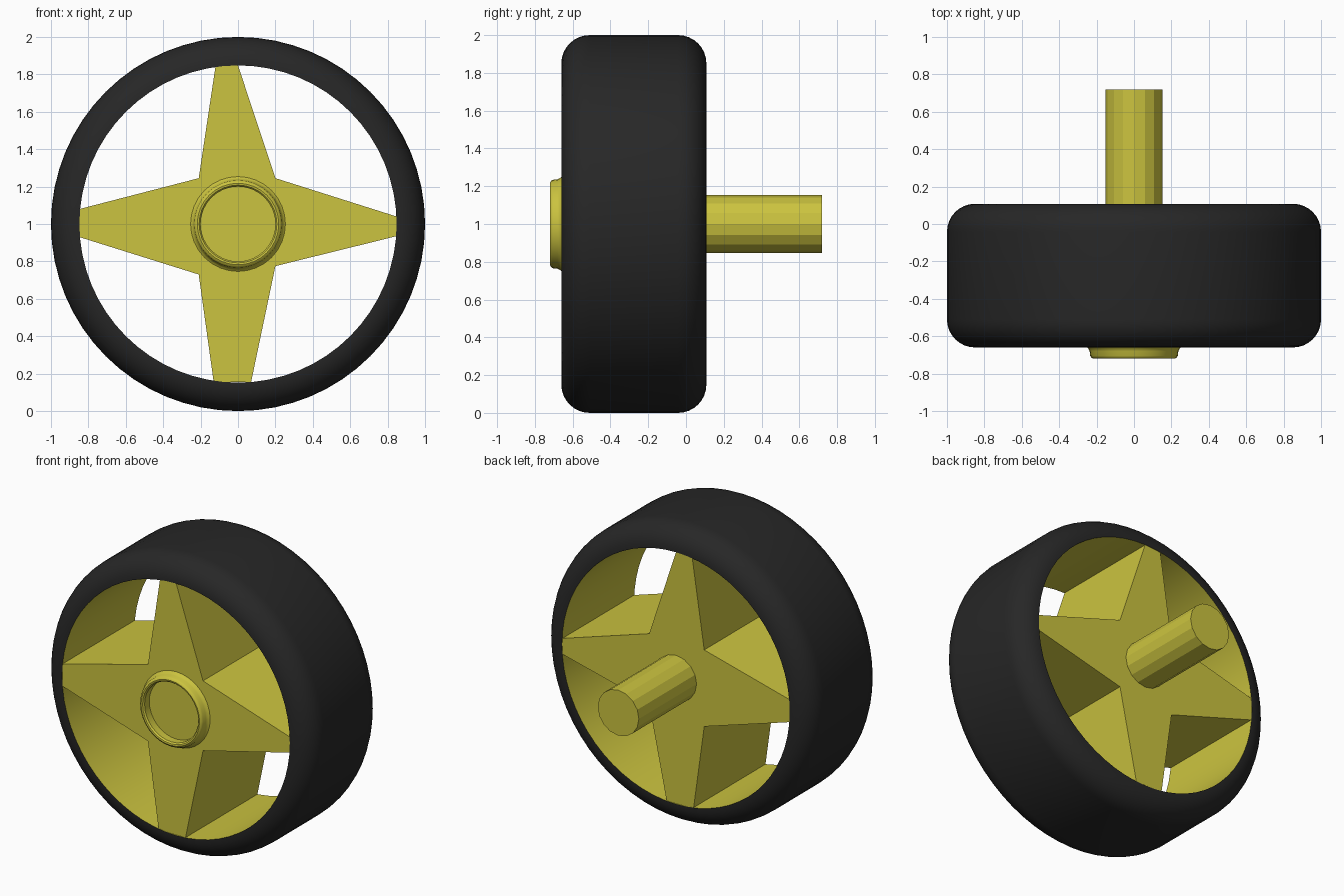
import bpy, bmesh, math

if "Cube" in bpy.data.objects:
    bpy.data.objects.remove(bpy.data.objects["Cube"])

CZ = 1.0                      # wheel centre height
FRONT, BACK = -0.66, 0.108    # wheel width along y


def material(name, color):
    m = bpy.data.materials.new(name)
    m.diffuse_color = (*color, 1)
    m.use_nodes = True
    m.node_tree.nodes["Principled BSDF"].inputs["Base Color"].default_value = m.diffuse_color
    return m


yellow = material("yellow_plastic", (0.60, 0.55, 0.05))
black = material("black_rubber", (0.02, 0.02, 0.02))


def finish(name, bm, mat, smooth=True):
    me = bpy.data.meshes.new(name)
    bm.to_mesh(me)
    bm.free()
    ob = bpy.data.objects.new(name, me)
    bpy.context.collection.objects.link(ob)
    me.materials.append(mat)
    if smooth:
        bpy.ops.object.select_all(action='DESELECT')
        ob.select_set(True)
        bpy.context.view_layer.objects.active = ob
        bpy.ops.object.shade_smooth_by_angle(angle=math.radians(35))
    return ob


def lathe(name, profile, segs, mat, smooth=True):
    """Revolve (radius, y) points around the wheel axis."""
    bm = bmesh.new()
    rings = []
    for i in range(segs):
        a = 2 * math.pi * i / segs
        rings.append([bm.verts.new((r * math.cos(a), y, CZ + r * math.sin(a)))
                      for r, y in profile])
    for i in range(segs):
        p, q = rings[i], rings[(i + 1) % segs]
        for j in range(len(profile) - 1):
            bm.faces.new((p[j], p[j + 1], q[j + 1], q[j]))
    return finish(name, bm, mat, smooth)


def prism(name, outline, y0, y1, mat):
    """Extrude an (x, z) outline along y."""
    bm = bmesh.new()
    face = bm.faces.new([bm.verts.new((x, y0, z)) for x, z in outline])
    ext = bmesh.ops.extrude_face_region(bm, geom=[face])
    for v in ext["geom"]:
        if isinstance(v, bmesh.types.BMVert):
            v.co.y = y1
    bmesh.ops.recalc_face_normals(bm, faces=bm.faces)
    return finish(name, bm, mat, smooth=False)


# Tyre: rounded shoulders, open on the inside where the rim sits
R, RI, C = 1.0, 0.848, 0.15
arc = [math.radians(90 * k / 8) for k in range(9)]
front = [(R - C + C * math.sin(a), FRONT + C - C * math.cos(a)) for a in arc]
back = [(r, FRONT + BACK - y) for r, y in reversed(front)]
lathe("tyre", [(RI, BACK), *reversed(back), *reversed(front), (RI, FRONT)], 64, black)

# Rim barrel lining the tyre
lathe("rim_barrel", [(RI, FRONT), (RI, BACK)], 64, yellow)

# Four uneven pointed spokes, running the full wheel width
spokes = [(-0.12, 1.845), (0.0, 1.848), (0.2, 1.245),
          (0.848, 1.04), (0.848, 0.935), (0.2, 0.775),
          (0.07, 0.155), (-0.13, 0.155), (-0.21, 0.73),
          (-0.848, 0.93), (-0.848, 1.08), (-0.21, 1.245)]
prism("spokes", spokes, FRONT + 0.002, BACK - 0.002, yellow)

# Raised hub ring with a flared base and rounded lip
lathe("hub_ring", [(0.258, -0.655), (0.245, -0.664), (0.237, -0.68), (0.234, -0.705),
                   (0.228, -0.715), (0.218, -0.72), (0.208, -0.718),
                   (0.2, -0.708), (0.2, -0.655)], 32, yellow)

# Axle stub at the back
axle = [(0.153 * math.cos(math.pi * k / 8), CZ + 0.153 * math.sin(math.pi * k / 8))
        for k in range(16)]
prism("axle", axle, BACK - 0.05, 0.72, yellow)
